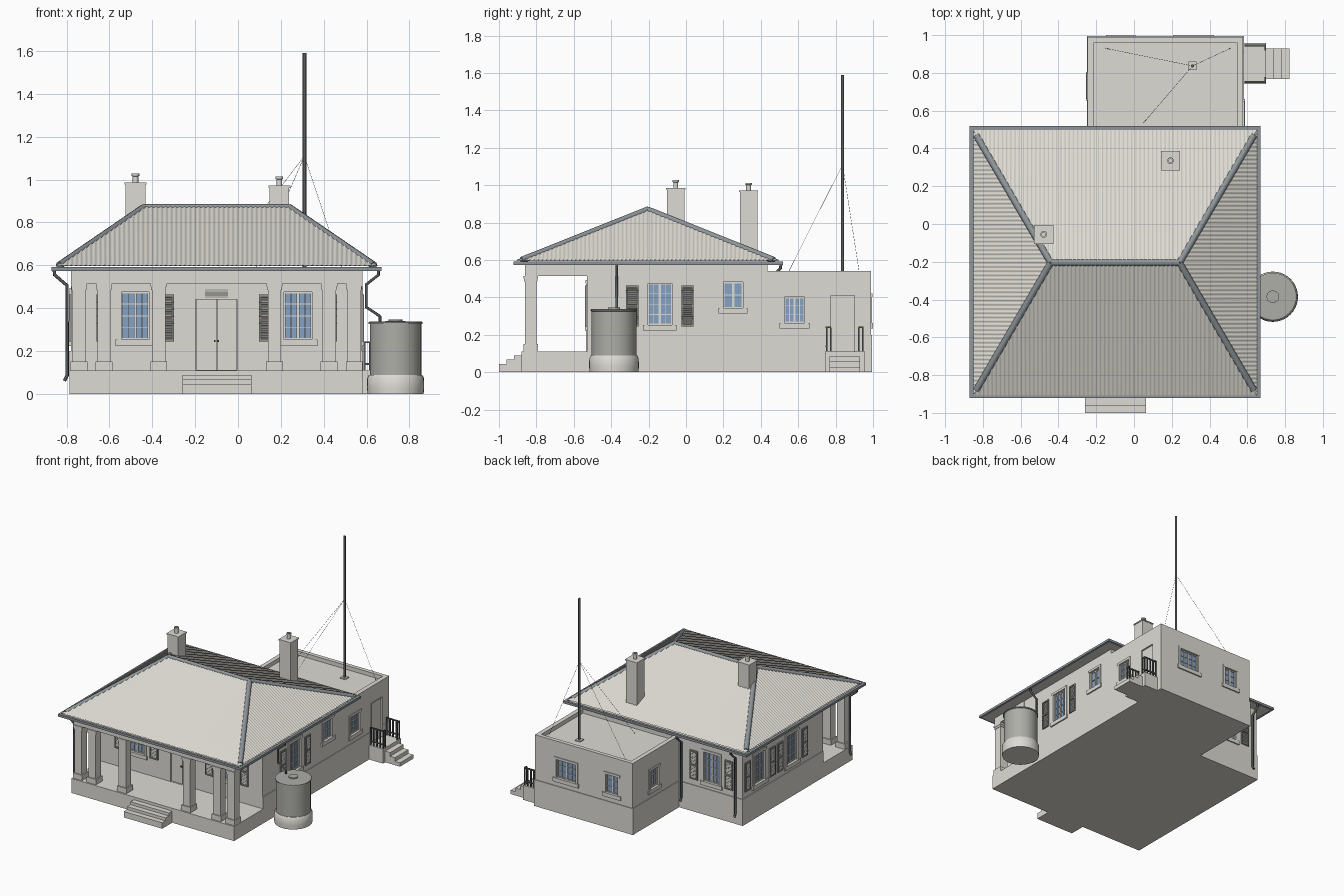
import bpy, bmesh, math
from mathutils import Matrix, Vector

if "Cube" in bpy.data.objects:
    bpy.data.objects.remove(bpy.data.objects["Cube"])


def material(name, *rgb):
    m = bpy.data.materials.new(name)
    m.diffuse_color = (*rgb, 1)
    m.use_nodes = True
    m.node_tree.nodes["Principled BSDF"].inputs["Base Color"].default_value = m.diffuse_color
    return m


plaster = material("plaster", 0.72, 0.71, 0.66)
roofing = material("roofing", 0.74, 0.72, 0.66)
flashing = material("flashing", 0.27, 0.30, 0.32)
dark_metal = material("dark_metal", 0.10, 0.105, 0.105)
shutter_paint = material("shutter_paint", 0.30, 0.30, 0.28)
tank_metal = material("tank_metal", 0.42, 0.42, 0.39)
glass = material("window_glass", 0.24, 0.36, 0.54)


def finish(name, bm, mat=plaster):
    bmesh.ops.recalc_face_normals(bm, faces=bm.faces)
    me = bpy.data.meshes.new(name)
    bm.to_mesh(me)
    bm.free()
    ob = bpy.data.objects.new(name, me)
    bpy.context.collection.objects.link(ob)
    me.materials.append(mat)
    return ob


def smooth(ob, angle=30):
    bpy.context.view_layer.objects.active = ob
    ob.select_set(True)
    bpy.ops.object.shade_smooth_by_angle(angle=math.radians(angle))
    ob.select_set(False)


def boxes(name, items, M=Matrix(), mat=plaster):
    """One object from boxes (x0, x1, y0, y1, z0, z1[, tilt about x])."""
    bm = bmesh.new()
    for x0, x1, y0, y1, z0, z1, *tilt in items:
        T = Matrix.Translation(((x0 + x1) / 2, (y0 + y1) / 2, (z0 + z1) / 2))
        R = Matrix.Rotation(tilt[0] if tilt else 0, 4, 'X')
        S = Matrix.Diagonal((x1 - x0, y1 - y0, z1 - z0, 1))
        bmesh.ops.create_cube(bm, size=1, matrix=M @ T @ R @ S)
    return finish(name, bm, mat)


def pipe(name, pts, r, mat=dark_metal):
    cu = bpy.data.curves.new(name, 'CURVE')
    cu.dimensions = '3D'
    cu.bevel_depth, cu.bevel_resolution, cu.use_fill_caps = r, 2, True
    cu.materials.append(mat)
    sp = cu.splines.new('POLY')
    sp.points.add(len(pts) - 1)
    for p, c in zip(sp.points, pts):
        p.co = (*c, 1)
    bpy.context.collection.objects.link(bpy.data.objects.new(name, cu))


def lathe(name, x, y, profile, n=40, mat=plaster):
    bm = bmesh.new()
    vs = [bm.verts.new((x + r, y, z)) for r, z in profile]
    es = [bm.edges.new(e) for e in zip(vs, vs[1:])]
    bmesh.ops.spin(bm, geom=vs + es, cent=(x, y, 0), axis=(0, 0, 1), angle=2 * math.pi, steps=n)
    bmesh.ops.remove_doubles(bm, verts=bm.verts, dist=1e-5)
    smooth(finish(name, bm, mat))


# wall frames: local x runs along the wall, local y points outward
def wall_frame(normal, plane):
    n = Vector(normal)
    M = Matrix((Vector((abs(n.y), abs(n.x), 0)), n, Vector((0, 0, 1)))).transposed().to_4x4()
    M.translation = n * plane
    return M


FRONT = wall_frame((0, -1, 0), 0.53)
RIGHT = wall_frame((1, 0, 0), 0.578)
LEFT = wall_frame((-1, 0, 0), 0.78)
BACK = wall_frame((0, 1, 0), 0.435)
EXT_BACK = wall_frame((0, 1, 0), 0.99)
EXT_LEFT = wall_frame((-1, 0, 0), 0.245)

# masonry
house = boxes("house_walls", [(-0.78, 0.578, -0.53, 0.435, 0, 0.578)])
extension = boxes("extension_walls", [(-0.245, 0.578, 0.42, 0.99, 0, 0.54)])
boxes("plinth_bands", [(-0.785, -0.77, -0.53, 0.44, 0, 0.2), (-0.785, -0.24, 0.42, 0.44, 0, 0.2),
                       (-0.25, -0.235, 0.43, 0.995, 0, 0.2), (-0.25, 0.583, 0.98, 0.995, 0, 0.2),
                       (0.57, 0.583, -0.53, 0.769, 0, 0.2), (0.57, 0.583, 0.908, 0.995, 0, 0.2)])
boxes("veranda_floor", [(-0.785, 0.583, -0.88, -0.52, 0, 0.11)])
boxes("front_steps", [(-0.26, 0.063, -1.0 + 0.04 * i, -0.87, 0, 0.045 + 0.022 * i) for i in range(3)])
boxes("veranda_beams", [(-0.78, 0.58, -0.862, -0.8, 0.515, 0.578),
                        (-0.78, -0.72, -0.80, -0.53, 0.515, 0.578),
                        (0.52, 0.58, -0.80, -0.53, 0.515, 0.578)])

# veranda columns, mirrored about the middle of the front
for side in (-1, 1):
    for i, d in enumerate((0.27, 0.525, 0.642)):
        x, y = -0.1 + side * d, -0.83
        sq = lambda h, z0, z1: (x - h, x + h, y - h, y + h, z0, z1)
        boxes(f"column_{'left' if side < 0 else 'right'}_{i + 1}",
              [sq(0.039, 0.11, 0.15), sq(0.031, 0.15, 0.485), sq(0.035, 0.485, 0.5), sq(0.038, 0.5, 0.515)])

cuts = []  # recess boxes per wall


def window(name, M, u, z0, z1, w, cols, rows, shutters=False):
    h, f = w / 2, 0.018
    cuts.append((M, (u - h + f, u + h - f, -0.02, 0.05, z0 + f, z1 - f)))
    a, b, c, d = u - h, u + h, z0, z1
    boxes(name + "_frame", [(a, a + f, -0.018, 0.005, c, d), (b - f, b, -0.018, 0.005, c, d),
                            (a, b, -0.018, 0.006, d - f, d), (a - 0.008, b + 0.008, -0.018, 0.01, c - 0.012, c + f)], M)
    a, b, c, d = a + f, b - f, c + f, d - f
    boxes(name + "_glass", [(a, b, -0.022, -0.015, c, d)], M, glass)
    bars = [(a + (b - a) * i / cols - t, a + (b - a) * i / cols + t, -0.016, -0.008, c, d)
            for i in range(cols + 1) for t in [0.006 if i in (0, cols) or 2 * i == cols else 0.002]]
    bars += [(a, b, -0.016, -0.009, c + (d - c) * i / rows - t, c + (d - c) * i / rows + t)
             for i in range(rows + 1) for t in [0.007 if i in (0, rows) else 0.002]]
    boxes(name + "_glazing_bars", bars, M)
    if shutters:
        items = []
        for s in (-1, 1):
            p, q, e, g = u + s * 0.148 - 0.033, u + s * 0.148 + 0.033, z0 + 0.01, z1 - 0.03
            items += [(p, p + 0.008, 0, 0.009, e, g), (q - 0.008, q, 0, 0.009, e, g)]
            items += [(p, q, 0, 0.009, z - 0.005, z + 0.005) for z in (e + 0.005, (e + g) / 2, g - 0.005)]
            items += [(p, q, 0, 0.01, z - 0.001, z + 0.001, -0.8)
                      for k in range(1, 20) for z in [e + (g - e) * k / 20]]
        boxes(name + "_shutters", items, M, shutter_paint)


tall = (0.235, 0.493, 0.165, 4, 4, True)
window("front_window_left", FRONT, -0.48, *tall)
window("front_window_right", FRONT, 0.28, *tall)
window("right_window", RIGHT, -0.14, *tall)
window("left_window_front", LEFT, -0.16, *tall)
window("left_window_rear", LEFT, 0.23, *tall)
window("back_window", BACK, -0.52, *tall)
window("right_small_window", RIGHT, 0.252, 0.325, 0.5, 0.14, 2, 2)
window("extension_right_window", RIGHT, 0.58, 0.245, 0.42, 0.145, 4, 3)
window("extension_left_window", EXT_LEFT, 0.73, 0.245, 0.42, 0.135, 2, 3)
window("extension_back_window_large", EXT_BACK, 0.315, 0.245, 0.42, 0.2, 4, 3)
window("extension_back_window_small", EXT_BACK, -0.07, 0.245, 0.42, 0.14, 2, 3)


# doors
def door(name, M, a, b, top, leaves):
    cuts.append((M, (a, b, -0.015, 0.05, 0.112, top)))
    w = (b - a) / leaves
    boxes(name, [(a + w * i + 0.001, a + w * (i + 1) - 0.001, -0.02, -0.008, 0.11, top) for i in range(leaves)], M)
    boxes(name + "_trim", [(a - 0.006, a, -0.01, 0.004, 0.11, top), (b, b + 0.006, -0.01, 0.004, 0.11, top),
                           (a - 0.006, b + 0.006, -0.01, 0.004, top, top + 0.006)], M)


door("front_door", FRONT, -0.195, -0.005, 0.44, 2)
door("side_door", RIGHT, 0.775, 0.902, 0.41, 1)
boxes("door_knobs", [(x - 0.004, x + 0.004, -0.01, 0.004, 0.243, 0.251) for x in (-0.108, -0.092)], FRONT, dark_metal)
boxes("door_vent", [(-0.153, -0.047, -0.005, 0.005, z, z + 0.004) for z in [0.449 + 0.005 * i for i in range(8)]],
      FRONT, shutter_paint)

# cut window, door and roof-deck recesses into the walls
cutters = [(boxes("deck_cutter", [(-0.212, 0.545, 0.46, 0.96, 0.51, 0.7)]), extension)]
for i, (M, b) in enumerate(cuts):
    on_house = M in (FRONT, LEFT, BACK) or (M == RIGHT and b[0] < 0.45)
    cutters.append((boxes(f"recess_cutter_{i}", [b], M), house if on_house else extension))
for ob, target in cutters:
    mod = target.modifiers.new("recess", 'BOOLEAN')
    mod.operation, mod.solver, mod.object = 'DIFFERENCE', 'EXACT', ob
    ob.hide_render = True
    ob.hide_set(True)


# corrugated hip roof
def slope(name, start, along, length, inward, reach, rise=0.28, z=0.598):
    bm = bmesh.new()
    P, d, w = Vector((*start, z)), Vector((*along, 0)), Vector((*inward, rise))
    n = int(length / 0.022) * 8
    prev = None
    for i in range(n + 1):
        t = length * i / n
        f = min(1, t / reach, (length - t) / reach)
        e = P + d * t + Vector((0, 0, 0.0022 * math.sin(2 * math.pi * i / 8)))
        cur = (bm.verts.new(e), bm.verts.new(e + w * f))
        if prev:
            bm.faces.new((prev[0], cur[0], cur[1], prev[1]))
        prev = cur
    bmesh.ops.remove_doubles(bm, verts=bm.verts, dist=1e-5)
    smooth(finish(name, bm, roofing), 60)


slope("roof_front", (-0.85, -0.907), (1, 0), 1.5, (0, 0.702), 0.41)
slope("roof_back", (0.65, 0.497), (-1, 0), 1.5, (0, -0.702), 0.41)
slope("roof_left", (-0.85, 0.497), (0, -1), 1.404, (0.41, 0), 0.702)
slope("roof_right", (0.65, -0.907), (0, 1), 1.404, (-0.41, 0), 0.702)
for x, s in ((-0.44, -1), (0.24, 1)):
    for t in (-1, 1):
        k = 0.96
        pipe("hip_cap", [(x, -0.205, 0.868), (x + s * 0.41 * k, -0.205 + t * 0.702 * k, 0.868 - 0.28 * k)], 0.018, flashing)
pipe("ridge_cap", [(-0.44, -0.205, 0.868), (0.24, -0.205, 0.868)], 0.018, flashing)
boxes("soffit", [(-0.852, 0.652, -0.908, 0.5, 0.574, 0.58)])
boxes("gutters", [(-0.87, 0.67, -0.922, -0.902, 0.574, 0.592), (-0.87, 0.67, 0.498, 0.518, 0.574, 0.592),
                  (-0.87, -0.85, -0.902, 0.498, 0.574, 0.592), (0.65, 0.67, -0.902, 0.498, 0.574, 0.592)],
      mat=flashing)

# chimneys with pots
for name, x, y, z0, z1 in (("left", -0.478, -0.055, 0.7, 0.985), ("right", 0.193, 0.335, 0.6, 0.971)):
    boxes(f"chimney_{name}", [(x - 0.046, x + 0.046, y - 0.046, y + 0.046, z0, z1),
                              (x - 0.051, x + 0.051, y - 0.051, y + 0.051, z1 - 0.008, z1)])
    lathe(f"chimney_pot_{name}", x, y, [(0.013, z1 - 0.01), (0.013, z1 + 0.03), (0.018, z1 + 0.032),
                                        (0.018, z1 + 0.042), (0.01, z1 + 0.042), (0.01, z1), (0, z1)], 16)

# mast and guy wires
boxes("mast_base", [(0.288, 0.332, 0.815, 0.86, 0.505, 0.518)])
pipe("mast", [(0.31, 0.837, 0.51), (0.31, 0.837, 1.59)], 0.0085)
for x, y in ((-0.15, 0.93), (0.51, 0.93), (0.05, 0.535)):
    pipe("guy_wire", [(0.31, 0.837, 1.11), (x, y, 0.51)], 0.0008)

# water tank on its stand
lathe("tank_stand", 0.735, -0.385, [(0, 0), (0.131, 0), (0.133, 0.03), (0.132, 0.075), (0.124, 0.089), (0, 0.089)])
lathe("water_tank", 0.735, -0.385, [(0, 0.088), (0.12, 0.088), (0.12, 0.325), (0.126, 0.327), (0.126, 0.334),
                                    (0.12, 0.338), (0.033, 0.339), (0.033, 0.347), (0, 0.347)], mat=tank_metal)
pipe("tank_feed_pipe", [(0.655, -0.37, 0.575), (0.655, -0.37, 0.555), (0.598, -0.37, 0.51), (0.598, -0.37, 0.405),
                        (0.662, -0.37, 0.362), (0.662, -0.37, 0.33)], 0.007)

# downpipes
pipe("downpipe_front", [(-0.857, -0.83, 0.575), (-0.855, -0.83, 0.555), (-0.797, -0.83, 0.505),
                        (-0.797, -0.83, 0.085), (-0.81, -0.83, 0.06)], 0.008)
for x in (-0.73, -0.275):
    pipe("downpipe_back", [(x, 0.507, 0.575), (x, 0.505, 0.555), (x, 0.45, 0.505), (x, 0.45, 0.085), (x, 0.463, 0.06)], 0.008)

# side porch, steps and railings
boxes("side_porch", [(0.57, 0.7, 0.742, 0.957, 0, 0.11)])
boxes("side_steps", [(0.69, 0.742 + 0.041 * i, 0.768, 0.93, 0, 0.085 - 0.028 * i) for i in range(3)])
for y, inner in ((0.752, 0.022), (0.945, -0.022)):
    rails = [(0.585, 0.698, y - 0.005, y + 0.005, z, z + 0.008) for z in (0.135, 0.237)]
    rails += [(x - 0.004, x + 0.004, y - 0.004, y + 0.004, 0.11, 0.24) for x in (0.59, 0.616, 0.642, 0.668, 0.694)]
    rails += [(0.69, 0.698, y + inner - 0.004, y + inner + 0.004, 0.11, 0.24),
              (0.69, 0.698, min(y, y + inner), max(y, y + inner), 0.237, 0.245)]
    boxes("porch_railing", rails, mat=dark_metal)
